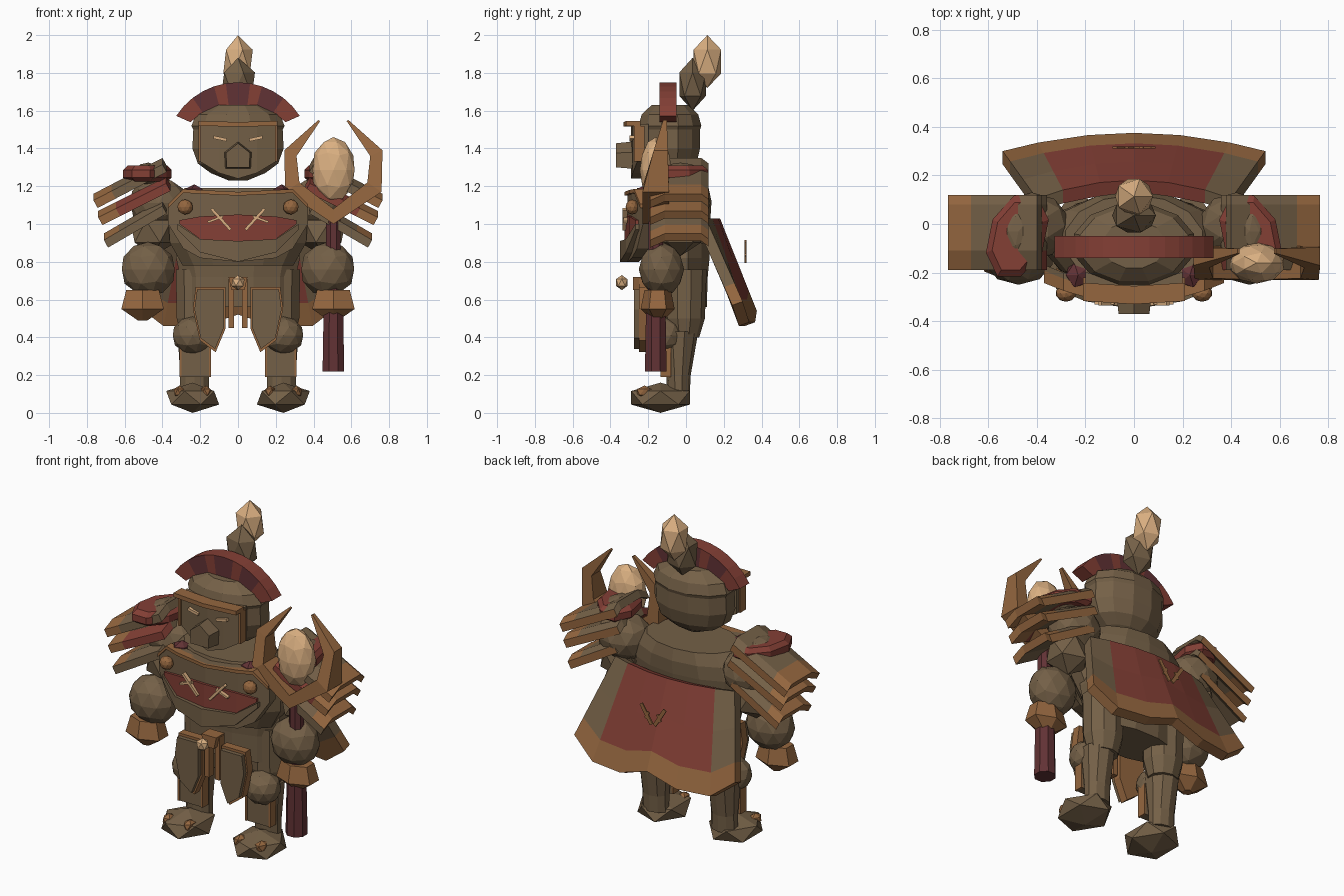
import bpy, bmesh, math
from mathutils import Vector

default_cube = bpy.data.objects.get("Cube")
if default_cube:
    bpy.data.objects.remove(default_cube, do_unlink=True)

palette = {"stone": (0.175, 0.117, 0.063), "bronze": (0.3, 0.135, 0.05), "red": (0.23, 0.05, 0.036),
           "maroon": (0.12, 0.032, 0.035), "cream": (0.7, 0.43, 0.22)}
materials = {}
for label, rgb in palette.items():
    material = bpy.data.materials.new(label)
    material.use_nodes = True
    material.diffuse_color = (*rgb, 1)
    material.node_tree.nodes["Principled BSDF"].inputs["Base Color"].default_value = (*rgb, 1)
    materials[label] = material


def build(name, verts, faces, paint, mirror=False):
    """Make a flat shaded object; paint is a material name or a rule on the face centre."""
    for side in (("left_", 1), ("right_", -1)) if mirror else (("", 1),):
        mesh = bpy.data.meshes.new(side[0] + name)
        mesh.from_pydata([(v[0] * side[1], v[1], v[2]) for v in verts], [], faces)
        slots = []
        for face in mesh.polygons:
            centre = face.center.copy()
            centre.x *= side[1]
            label = paint(centre) if callable(paint) else paint
            if label not in slots:
                slots.append(label)
                mesh.materials.append(materials[label])
            face.material_index = slots.index(label)
        bm = bmesh.new()
        bm.from_mesh(mesh)
        bmesh.ops.recalc_face_normals(bm, faces=bm.faces)
        bm.to_mesh(mesh)
        bm.free()
        bpy.context.collection.objects.link(bpy.data.objects.new(side[0] + name, mesh))


def blob(name, centre, half, paint, detail=1, mirror=False):
    """Faceted ball filling a box of the given half sizes."""
    bm = bmesh.new()
    bmesh.ops.create_icosphere(bm, subdivisions=detail, radius=1)
    reach = [max(abs(v.co[a]) for v in bm.verts) for a in range(3)]
    verts = [[centre[a] + v.co[a] * half[a] / reach[a] for a in range(3)] for v in bm.verts]
    faces = [[v.index for v in f.verts] for f in bm.faces]
    bm.free()
    build(name, verts, faces, paint, mirror)


def loft(name, x, y, rings, sides, paint, mirror=False, skew=0.0):
    """Stack of elliptical rings given as (z, x radius, y radius)."""
    verts, faces = [], []
    for z, rx, ry in rings:
        for k in range(sides):
            a = (k + 0.5) * math.tau / sides
            dy = ry * math.sin(a)
            verts.append((x + rx * math.cos(a) + skew * dy, y + dy, z))
    for r in range(len(rings) - 1):
        for k in range(sides):
            a, b = r * sides + k, r * sides + (k + 1) % sides
            faces.append((a, b, b + sides, a + sides))
    faces += [list(range(sides)), list(range(len(verts) - sides, len(verts)))]
    build(name, verts, faces, paint, mirror)


def sheet(name, grid, back, paint, mirror=False):
    """Solid slab between a grid of points and the points that back() gives."""
    rows, cols = len(grid), len(grid[0])
    front = [Vector(p) for row in grid for p in row]
    n, faces = len(front), []
    for i in range(rows - 1):
        for j in range(cols - 1):
            a = i * cols + j
            quad = [a, a + cols, a + cols + 1, a + 1]
            faces += [quad, [k + n for k in reversed(quad)]]
    rim = list(range(cols)) + [r * cols + cols - 1 for r in range(1, rows)]
    rim += list(range(n - 2, n - cols - 1, -1)) + [r * cols for r in range(rows - 2, 0, -1)]
    for a, b in zip(rim, rim[1:] + rim[:1]):
        faces.append([a, b, b + n, a + n])
    build(name, front + [back(p) for p in front], faces, paint, mirror)


def band(name, profile, y, bow, depth, paint):
    """Bowed symmetric plate from half profile columns (x, low z, high z)."""
    cols = [(-x, lo, hi) for x, lo, hi in reversed(profile[1:])] + profile
    grid = [[(x, y + bow * x * x, hi) for x, lo, hi in cols],
            [(x, y + bow * x * x, lo) for x, lo, hi in cols]]
    sheet(name, grid, lambda p: p + Vector((0, depth, 0)), paint)


def prism(name, points, back, front, paint, scale=1.0, taper=1.0, mirror=False):
    """Outline in x and z pushed forward from back to front."""
    n = len(points)
    mx, mz = sum(p[0] for p in points) / n, sum(p[1] for p in points) / n
    verts = [(mx + (x - mx) * s, y, mz + (z - mz) * s)
             for y, s in ((back, scale), (front, scale * taper)) for x, z in points]
    faces = [list(range(n)), list(range(n, 2 * n))]
    faces += [(k, (k + 1) % n, (k + 1) % n + n, k + n) for k in range(n)]
    build(name, verts, faces, paint, mirror)


def stroke(name, a, b, width, back, front, paint):
    """Mirrored straight bar from a to b in the x z plane."""
    a, b = Vector(a), Vector(b)
    side = (b - a).orthogonal().normalized() * width / 2
    prism(name, [a + side, b + side, b - side, a - side], back, front, paint, mirror=True)


# Feet and legs
blob("foot", (0.24, -0.135, 0.08), (0.14, 0.155, 0.08), "stone", mirror=True)
for k, x in enumerate((0.17, 0.31)):
    blob(f"toe_claw_{k}", (x, -0.22, 0.11), (0.03, 0.04, 0.035), "bronze", mirror=True)
loft("lower_leg", 0.23, -0.04, [(0.1, 0.08, 0.06), (0.2, 0.08, 0.065), (0.43, 0.095, 0.105)], 10, "stone", True)
loft("thigh", 0.215, -0.01, [(0.4, 0.09, 0.08), (0.5, 0.115, 0.11), (0.76, 0.12, 0.12)], 10, "stone", True)
prism("greave", [(0.15, 0.19), (0.3, 0.19), (0.31, 0.38), (0.145, 0.38)], -0.08, -0.13, "stone", mirror=True)
for k, x in enumerate((0.148, 0.305)):
    stroke(f"greave_edge_{k}", (x, 0.19), (x, 0.38), 0.012, -0.08, -0.135, "bronze")
blob("knee_guard", (0.24, -0.11, 0.41), (0.105, 0.1, 0.1), "stone", 2, True)

# Hips and hanging armour
loft("hips", 0, -0.03, [(0.56, 0.31, 0.145), (0.72, 0.315, 0.15), (0.82, 0.34, 0.16), (0.9, 0.33, 0.16)], 12, "stone")
tasset = [(0.22, 0.66), (0.07, 0.66), (0.07, 0.45), (0.12, 0.33), (0.2, 0.39), (0.235, 0.55)]
prism("hip_plate_edge", tasset, -0.2, -0.25, "bronze", scale=1.05, mirror=True)
prism("hip_plate", tasset, -0.24, -0.275, "stone", scale=0.95, mirror=True)
stroke("belt_strip", (0.035, 0.71), (0.035, 0.45), 0.03, -0.2, -0.25, "bronze")
prism("belt_buckle", [(-0.05, 0.72), (0.05, 0.72), (0.035, 0.65), (-0.035, 0.65)], -0.2, -0.28, "bronze")
blob("buckle_gem", (0, -0.34, 0.69), (0.035, 0.03, 0.04), "cream")

# Torso and chest plate
loft("torso", 0, -0.07, [(0.78, 0.3, 0.14), (0.9, 0.37, 0.18), (1.04, 0.38, 0.2), (1.12, 0.35, 0.205),
                         (1.19, 0.29, 0.19)], 14, "stone")
band("chest_plate", [(0, 0.8, 1.17), (0.2, 0.82, 1.18), (0.29, 0.87, 1.18), (0.37, 1.0, 1.1)],
     -0.31, 0.6, 0.06, "stone")
band("chest_trim", [(0, 1.15, 1.17), (0.2, 1.16, 1.18), (0.29, 1.165, 1.185), (0.37, 1.085, 1.105)],
     -0.325, 0.6, 0.05, "bronze")
band("chest_mouth", [(0, 0.91, 1.05), (0.2, 0.92, 1.04), (0.31, 1.0, 1.02)], -0.325, 0.6, 0.05, "red")
band("chest_lower_lip", [(0, 0.8, 0.91), (0.2, 0.85, 0.92), (0.32, 0.97, 1.0)], -0.35, 0.8, 0.05, "stone")
stroke("chest_whisker", (0.04, 0.97), (0.14, 1.08), 0.015, -0.31, -0.335, "cream")
stroke("whisker_barb", (0.08, 1.04), (0.16, 1.01), 0.012, -0.31, -0.332, "cream")
blob("chest_stud", (0.28, -0.285, 1.09), (0.04, 0.035, 0.04), "bronze", 2, True)
blob("collar_knot", (0.23, -0.21, 1.165), (0.05, 0.05, 0.045), "maroon", 1, True)

# Head, helmet and face plate
loft("head", 0, -0.085, [(1.23, 0.05, 0.04), (1.27, 0.15, 0.1), (1.32, 0.22, 0.145), (1.4, 0.25, 0.165),
                         (1.5, 0.245, 0.165), (1.52, 0.255, 0.172), (1.58, 0.23, 0.155), (1.63, 0.13, 0.1)],
     12, "stone")
band("face_plate", [(0, 1.24, 1.53), (0.1, 1.27, 1.53), (0.2, 1.33, 1.53)], -0.29, 0.8, 0.06, "stone")
band("brow_bar", [(0, 1.515, 1.54), (0.21, 1.52, 1.545)], -0.33, 0.3, 0.075, "bronze")
stroke("face_plate_edge", (0.203, 1.33), (0.203, 1.52), 0.012, -0.22, -0.275, "bronze")
prism("snout", [(0, 1.44), (0.075, 1.38), (0.07, 1.29), (-0.07, 1.29), (-0.075, 1.38)],
      -0.25, -0.37, "stone", taper=0.85)
stroke("eye", (0.06, 1.445), (0.13, 1.46), 0.016, -0.27, -0.298, "cream")


def crest_paint(c):
    if abs(c.y + 0.095) < 0.03:
        return "red"
    return "red" if int(abs(c.x) * 18) % 3 == 1 else "maroon"


# Helmet crest and topknot
angles = [math.radians(-57 + k * 114 / 12) for k in range(13)]
crest = [[(0.39 * math.sin(a), -0.14, 1.36 + 0.39 * math.cos(a)) for a in angles],
         [(0.3 * math.sin(a), -0.14, 1.43 + 0.2 * math.cos(a)) for a in angles]]
sheet("helmet_crest", crest, lambda p: p + Vector((0, 0.09, 0)), crest_paint)
blob("topknot_base", (0, 0.035, 1.74), (0.09, 0.07, 0.14), "stone")
blob("topknot_tip", (0, 0.113, 1.86), (0.078, 0.073, 0.14), "cream")

# Arms and hands
blob("shoulder", (0.42, -0.01, 1.11), (0.15, 0.14, 0.14), "stone", 2, True)
blob("upper_arm", (0.45, -0.03, 0.96), (0.12, 0.11, 0.13), "stone", 1, True)
blob("forearm", (0.475, -0.13, 0.76), (0.14, 0.12, 0.145), "stone", 2, True)
loft("hand", 0.505, -0.15, [(0.49, 0.03, 0.03), (0.55, 0.13, 0.09), (0.65, 0.1, 0.07)], 6, "bronze", True)


def board_paint(c, front):
    if c.x > 0.66 or c.y > 0.11:
        return "bronze"
    return front if c.y < -0.1 else "stone"


# Layered shoulder boards
boards = [((0.4, 1.35), (0.765, 1.16)), ((0.38, 1.25), (0.74, 1.07)), ((0.4, 1.13), (0.71, 0.95))]
for k, (start, end) in enumerate(boards):
    grid = []
    for u in (0, 0.74, 1):
        x, z = (s + (e - s) * u for s, e in zip(start, end))
        grid.append([(x, y, z - drop) for y, drop in ((-0.19, 0.035), (-0.11, 0), (0.08, 0), (0.12, 0.03))])
    front = "red" if k == 1 else "stone"
    sheet(f"shoulder_board_{k}", grid, lambda p: p + Vector((-0.022, 0, -0.04)),
          lambda c, front=front: board_paint(c, front), True)
loft("shoulder_clasp", 0.48, -0.05, [(1.225, 0.1, 0.15), (1.245, 0.125, 0.18), (1.285, 0.125, 0.18),
                                    (1.31, 0.1, 0.15)], 8, "red", True, skew=-0.2)
blob("clasp_cushion", (0.475, -0.03, 1.265), (0.075, 0.12, 0.06), "stone", 2, True)

# Staff with horned head and gem
staff_x, staff_y = 0.505, -0.16
loft("staff_lower", staff_x, staff_y, [(0.22, 0.062, 0.062), (0.6, 0.055, 0.055)], 8, "maroon")
loft("staff_upper", staff_x, staff_y, [(0.6, 0.04, 0.04), (1.06, 0.042, 0.042)], 8, "maroon")
blob("staff_gem", (staff_x, staff_y, 1.285), (0.112, 0.085, 0.175), "cream", 2)
inner = [(0, 1.08), (0.18, 1.22), (0.195, 1.36), (0.07, 1.545)]
outer = [(0, 1.0), (0.255, 1.17), (0.26, 1.39), (0.08, 1.55)]


def horn_width(z):
    return min(0.07, 0.01 + (1.55 - z) * 0.17)


for side, label in ((1, "outer_staff_horn"), (-1, "inner_staff_horn")):
    grid = [[(staff_x + side * x, staff_y + max(0, z - 1.2) * 0.14 - horn_width(z), z) for x, z in line]
            for line in (inner, outer)]
    sheet(label, grid, lambda p: p + Vector((0, 2 * horn_width(p.z), 0)), "bronze")


def cape_paint(c):
    if c.z < 0.64:
        return "bronze"
    return "stone" if abs(c.x) > 0.34 else "red"


# Cape with scalloped hem and emblem
hem = {0: 0.49, 0.35: 0.55, 0.73: 0.55, 1: 0.44}
spread = [-1, -0.73, -0.35, 0, 0.35, 0.73, 1]
cape = [[(s * (0.4 + 0.14 * v), 0.18 + 0.195 * v - 0.075 * s * s, 1.03 - v * hem[abs(s)]) for s in spread]
        for v in (0, 0.4, 0.78, 1)]
sheet("cape", cape, lambda p: p + Vector((0, -0.055, -0.02)), cape_paint)
stroke("cape_emblem_arm", (0.01, 0.8), (0.08, 0.91), 0.022, 0.311, 0.319, "bronze")
stroke("cape_emblem_barb", (0.03, 0.87), (0.05, 0.83), 0.016, 0.311, 0.319, "bronze")
